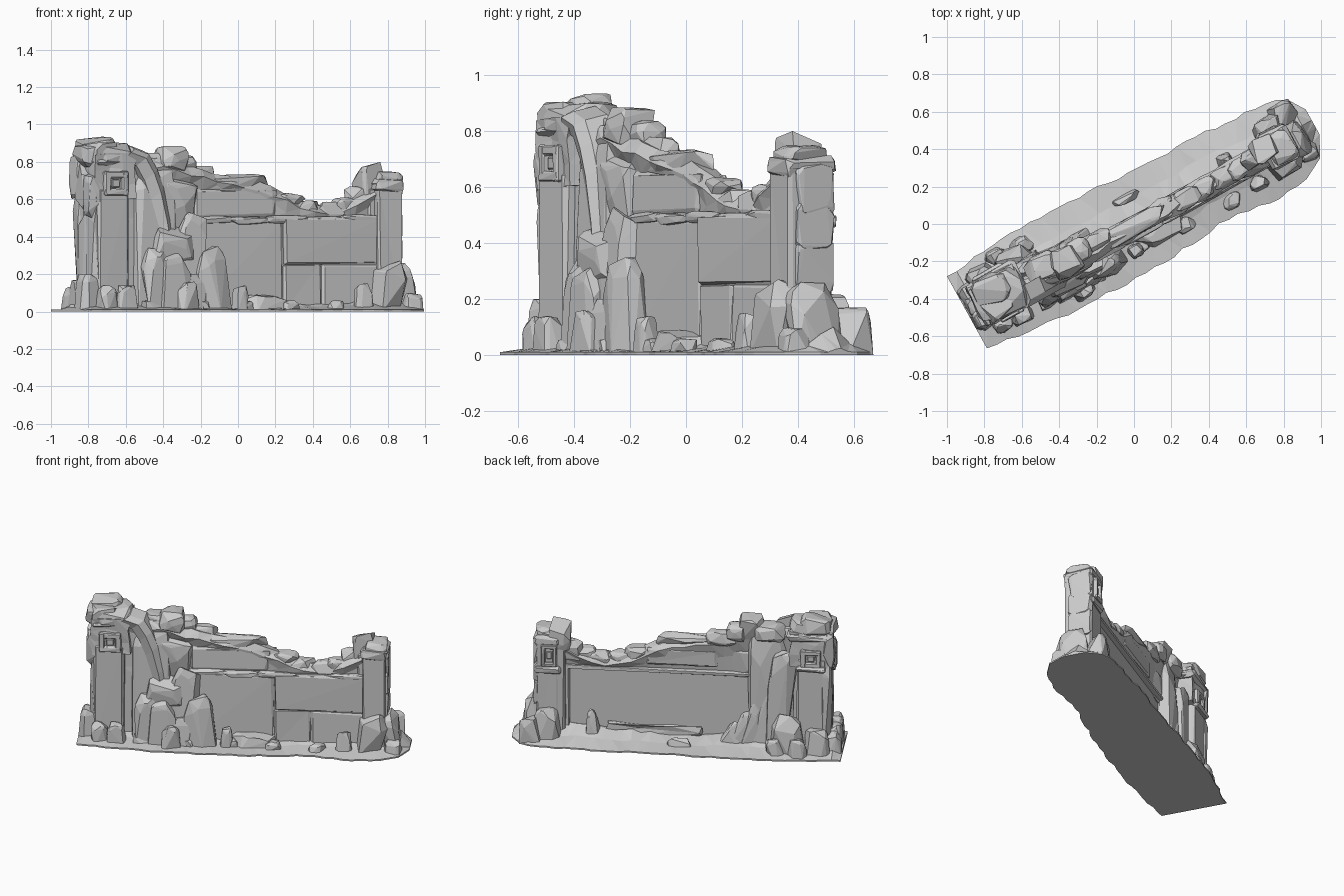
import bpy, bmesh, math, random
from mathutils import Matrix, Vector

if "Cube" in bpy.data.objects:
    bpy.data.objects.remove(bpy.data.objects["Cube"])

stone = bpy.data.materials.new("pale_grey_stone")
stone.use_nodes = True
GREY = (0.6, 0.6, 0.6, 1)
stone.diffuse_color = GREY
stone.node_tree.nodes["Principled BSDF"].inputs["Base Color"].default_value = GREY

TURN = Matrix.Rotation(math.radians(29), 4, "Z")
# Everything is laid out along a straight wall (u along, v across), then turned.


def finish(name, bm):
    bmesh.ops.recalc_face_normals(bm, faces=bm.faces)
    bm.transform(TURN)
    mesh = bpy.data.meshes.new(name)
    bm.to_mesh(mesh)
    bm.free()
    mesh.materials.append(stone)
    obj = bpy.data.objects.new(name, mesh)
    bpy.context.scene.collection.objects.link(obj)
    return obj


def rock(name, centre, size, foot=0, seed=0, lean=0, points=28, square=0.6, taper=None):
    """Faceted boulder: hull of random points, fitted to a box standing at foot."""
    rng = random.Random(name + str(seed))
    if taper is None:
        taper = 0.2 if foot == 0 else 0
    bm = bmesh.new()
    for i in range(points):
        p = Vector([rng.gauss(0, 1) for k in range(3)]).normalized()
        p = Vector([math.copysign(abs(c) ** square, c) for c in p])
        if foot == 0 and p.z < 0:
            p.z = -1
        bm.verts.new(p)
    bmesh.ops.convex_hull(bm, input=bm.verts)
    loose = [v for v in bm.verts if not v.link_faces]
    bmesh.ops.delete(bm, geom=loose, context="VERTS")
    low = [min(v.co[k] for v in bm.verts) for k in range(3)]
    high = [max(v.co[k] for v in bm.verts) for k in range(3)]
    for v in bm.verts:
        t = [(v.co[k] - low[k]) / (high[k] - low[k]) for k in range(3)]
        wide = 1 - taper * t[2]
        v.co = (centre[0] + (t[0] - 0.5) * size[0] * wide + lean * t[2],
                centre[1] + (t[1] - 0.5) * size[1] * wide, foot + t[2] * size[2])
    bmesh.ops.dissolve_limit(bm, angle_limit=0.12, verts=bm.verts, edges=bm.edges)
    return finish(name, bm)


def block(name, us, vs, zs, bevel=0.012, rough=0.006, cuts=0):
    """Dressed stone with worn edges."""
    rng = random.Random(name)
    bm = bmesh.new()
    bmesh.ops.create_cube(bm, size=1)
    for v in bm.verts:
        v.co = [r[0] if c < 0 else r[1] for c, r in zip(v.co, (us, vs, zs))]
    if cuts:
        bmesh.ops.subdivide_edges(bm, edges=bm.edges, cuts=cuts, use_grid_fill=True)
    else:
        bmesh.ops.bevel(bm, geom=bm.edges, offset=bevel, segments=1, affect="EDGES")
    for v in bm.verts:
        if v.co.z > 0.01:
            v.co += Vector([rng.uniform(-rough, rough) for k in range(3)])
    bmesh.ops.triangulate(bm, faces=bm.faces)
    return finish(name, bm)


def loft(name, rings):
    """Skin a row of closed rings and cap both ends."""
    bm = bmesh.new()
    rows = [[bm.verts.new(p) for p in ring] for ring in rings]
    n = len(rows[0])
    for a, b in zip(rows, rows[1:]):
        for i in range(n):
            bm.faces.new((a[i], a[(i + 1) % n], b[(i + 1) % n], b[i]))
    bm.faces.new(rows[0])
    bm.faces.new(rows[-1])
    bmesh.ops.triangulate(bm, faces=bm.faces)
    return finish(name, bm)


def sample(table, u):
    for (a, p), (b, q) in zip(table, table[1:]):
        if u <= b:
            return p + (q - p) * max(0, (u - a) / (b - a))
    return table[-1][1]


def window(name, u, v, z, width, height, side):
    """Raised square frame with a small sunken core; side is the outward v."""
    bar = width * 0.26
    a, b, depth = width / 2, height / 2, 0.02
    vs = sorted((v - side * depth, v + side * depth))
    for label, s in (("left", 1), ("right", -1)):
        edge = sorted((u + s * a, u + s * (a - bar)))
        block(f"{name}_{label}_bar", edge, vs, (z - b, z + b), 0.006, 0.002)
        edge = sorted((z + s * b, z + s * (b - bar)))
        block(f"{name}_{label}_lintel", (u - a, u + a), vs, edge, 0.006, 0.002)
    core = sorted((v - side * depth, v + side * depth * 0.4))
    block(name + "_core", (u - a / 3, u + a / 3), core, (z - b / 3, z + b / 3), 0.004, 0)


# Ground slab, square at one end and rounded at the other, banked up to the wall
rng = random.Random(4)
front_edge = ((-1.01, -.2), (-.6, -.25), (0, -.26), (.45, -.22), (.75, -.255), (.9, -.25), (1.05, -.17), (1.1, -.06))
back_edge = ((-1.01, .24), (-.5, .28), (0, .26), (.7, .24), (.95, .22), (1.03, .2), (1.1, .09))
rings = []
for i in range(37):
    u = -1.01 + 2.11 * i / 36
    f, b = sample(front_edge, u), sample(back_edge, u)
    wob = 0.01 if 0 < i < 33 else 0
    f += rng.uniform(-wob, wob)
    b += rng.uniform(-wob, wob)
    ring = [(u, b, 0), (u, f, 0), (u, f, .01)]
    for t, z in ((.25, .03), (.42, .07), (.56, .08), (.75, .04)):
        drop = 0.3 if i in (0, 36) else rng.uniform(.75, 1.1) * (.6 + .6 * abs(u))
        ring.append((u, f + (b - f) * t, z * drop))
    rings.append(ring + [(u, b, .01)])
loft("ground", rings)

# Broken wall core with a sagging rubble crest
crest = ((-.75, .82), (-.5, .82), (-.25, .76), (0, .71), (.15, .68), (.27, .63), (.38, .59),
         (.5, .56), (.65, .59), (.85, .7))
rings = []
for i in range(20):
    u = -.75 + 1.6 * i / 19
    h = sample(crest, u) + rng.uniform(-.008, .008)
    j = lambda: rng.uniform(-.012, .012)
    rings.append([(u, .01, 0), (u, -.06, 0), (u, -.06, .46), (u, -.05 + j(), .5),
                  (u, -.05 + j(), h - .1 + j()), (u, -.07 + j(), h - .05 + j()), (u, -.035 + j(), h),
                  (u, .015 + j(), h - .01), (u, .045 + j(), h - .05 + j()),
                  (u, .02, h * .6 + .14), (u, .01, .48)])
loft("wall_core", rings)

# Large facing stones, front
block("wide_panel", (-.3, .235), (-.075, -.02), (0, .485))
block("high_panel", (.24, .82), (-.085, -.02), (.252, .5))
block("low_panel_near", (.24, .47), (-.079, -.02), (0, .255))
block("low_panel_far", (.472, .82), (-.082, -.02), (0, .255))
block("upper_panel", (-.3, .2), (-.065, 0), (.51, .66), 0.015, 0.01)
for i in range(5):
    u = -.2 + i * .23
    rock("ledge_stone", (u, -.06), (.28, .05, .045), .46 + rng.uniform(0, .015), i)

# Sunken panel and moulding on the back
block("back_ledge", (-.5, .8), (-.01, .04), (.47, .495), 0.006, 0.003)
block("back_panel_post", (.74, .8), (-.01, .035), (0, .49), 0.006)
block("back_panel_sill", (-.1, .5), (-.01, .04), (0, .1), 0.01, 0.01, 2)
block("back_upper_panel", (-.2, .25), (0, .035), (.52, .64))

# Crest rubble
for u in (.3, .42, .56, .66):
    rock("crest_stone", (u, -.015), (.18, .11, .1), sample(crest, u) - .085, u)
rock("crest_slab", (-.02, -.01), (.42, .11, .1), .635)
rock("crest_boulder", (-.42, .0), (.18, .17, .15), .735)
rock("crest_boulder_small", (-.33, .02), (.14, .13, .12), .72)
rock("crest_boulder_back", (-.54, .03), (.2, .16, .12), .73)
rock("crest_boulder_low", (-.23, .01), (.2, .12, .1), .68)

# Tall tower
block("tall_tower_shaft", (-.91, -.715), (-.1, .13), (0, .66), 0.015)
block("tall_tower_head", (-.92, -.68), (-.095, .13), (.6, .84), 0.02, 0.012, 2)
block("tall_tower_cornice", (-.925, -.66), (-.1, .15), (.775, .83), 0.02, 0.01)
window("tall_tower_front_window", -.805, -.1, .685, .14, .13, -1)
window("tall_tower_back_window", -.81, .13, .66, .13, .12, 1)
block("window_shelf", (-.9, -.72), (.1, .165), (.58, .61), 0.01)
rock("tower_cap", (-.81, .015), (.32, .24, .14), .765, 0, 0, 34)
rock("tower_cap_peak", (-.84, .06), (.2, .17, .13), .805)
rock("tower_cap_front", (-.84, -.03), (.2, .14, .12), .785)
for i, v in enumerate((-.05, .03, .1)):
    rock("end_rib", (-.91, v), (.06, .09, .62 - .1 * (i % 2)), 0, i, 0, 18, .4, 0)
    rock("end_rib_upper", (-.925, v), (.07, .1, .24), .5 + .05 * i, i)
    rock("end_foot", (-.95, v), (.12, .13, .2 - .03 * i), 0, i)

# Rock drape falling from the tower onto the buttress
path = ((-.72, .85), (-.63, .82), (-.58, .74), (-.54, .64), (-.5, .48), (-.48, .36))
loft("rock_drape", [[(u - .05, .0, z - .05), (u - .04, -.09, z - .04), (u + .005, -.115, z),
                     (u + .04, -.085, z + .02), (u + .05, .0, z + .04)] for u, z in path])

# Buttress rocks on both sides of the wall
rock("buttress_core", (-.56, 0), (.32, .21, .82), 0, 0, .03, 36, .5, .15)
rock("buttress_shoulder", (-.42, -.03), (.3, .13, .28), .44)
rock("buttress_slab", (-.39, -.08), (.28, .14, .53), 0, 1, .08, 32, taper=.4)
rock("buttress_overhang", (-.46, -.09), (.28, .12, .24), .22, 0, .04)
rock("buttress_step", (-.57, -.11), (.18, .12, .34))
rock("buttress_knee", (-.47, -.12), (.22, .13, .32), 0, 2)
rock("buttress_toe", (-.35, -.12), (.2, .13, .2))
rock("standing_boulder", (-.24, -.12), (.24, .14, .35), 0, 0, 0, 32, taper=.35)
rock("back_buttress_tall", (-.6, .06), (.22, .15, .68), 0, 0, -.03)
for u, h in ((-.5, .5), (-.42, .36), (-.35, .25), (-.28, .17)):
    rock("back_spire", (u, .06), (.16, .13, h), 0, h, -.05, taper=.6)
rock("back_buttress_foot", (-.66, .14), (.23, .16, .27))
rock("back_spike", (.58, .06), (.11, .1, .21), 0, 0, .02, taper=.6)

# Short tower
block("short_tower_shaft", (.8, .95), (-.105, .078), (0, .68), 0.012)
block("short_tower_core", (.765, .92), (-.06, .07), (0, .66), 0.012)
block("short_tower_cornice", (.79, .965), (-.116, .085), (.64, .71), 0.02, 0.01)
block("short_tower_back_rim", (.79, .955), (.03, .095), (.45, .5), 0.012)
window("short_tower_back_window", .865, .078, .58, .1, .15, 1)
rock("short_tower_cap", (.88, -.02), (.16, .18, .09), .66)
rock("short_tower_peak", (.8, .015), (.14, .14, .2), .6, square=.4)
rock("peak_shoulder", (.73, 0), (.15, .1, .15), .52)
for i, z in enumerate((.22, .36, .5)):
    rock("short_tower_end_stone", (.95, .0), (.035, .16, .19), z, i, square=.4)

# Boulders round the tower feet and along the wall
feet = {"short_tower_front_foot": (.87, -.11, .22, .14, .27),
        "short_tower_end_foot": (.96, -.03, .17, .22, .26),
        "short_tower_back_foot": (.88, .1, .2, .13, .22),
        "far_end_boulder": (.98, .13, .16, .15, .17),
        "far_front_boulder": (1, -.11, .12, .12, .1),
        "leaning_stone": (.69, -.13, .11, .09, .15),
        "corner_stone": (-.87, -.13, .12, .09, .14),
        "tower_front_foot": (-.76, -.14, .13, .09, .14),
        "buttress_front_foot": (-.41, -.18, .13, .1, .16),
        "small_front_stone": (-.06, -.13, .09, .08, .14),
        "flat_front_stone": (.1, -.1, .34, .13, .09),
        "tower_back_foot": (-.85, .16, .18, .11, .18),
        "tower_back_stone": (-.73, .2, .13, .1, .13),
        "loose_back_stone": (-.58, .19, .14, .1, .12),
        "lone_back_stone": (.03, .14, .17, .06, .07)}
for name, (u, v, w, d, h) in feet.items():
    rock(name, (u, v), (w, d, h))
for i in range(5):
    rock("pebble", (-.6 + i * .28, -.14 + rng.uniform(-.02, .02)), (.12, .09, .06), 0, i)
